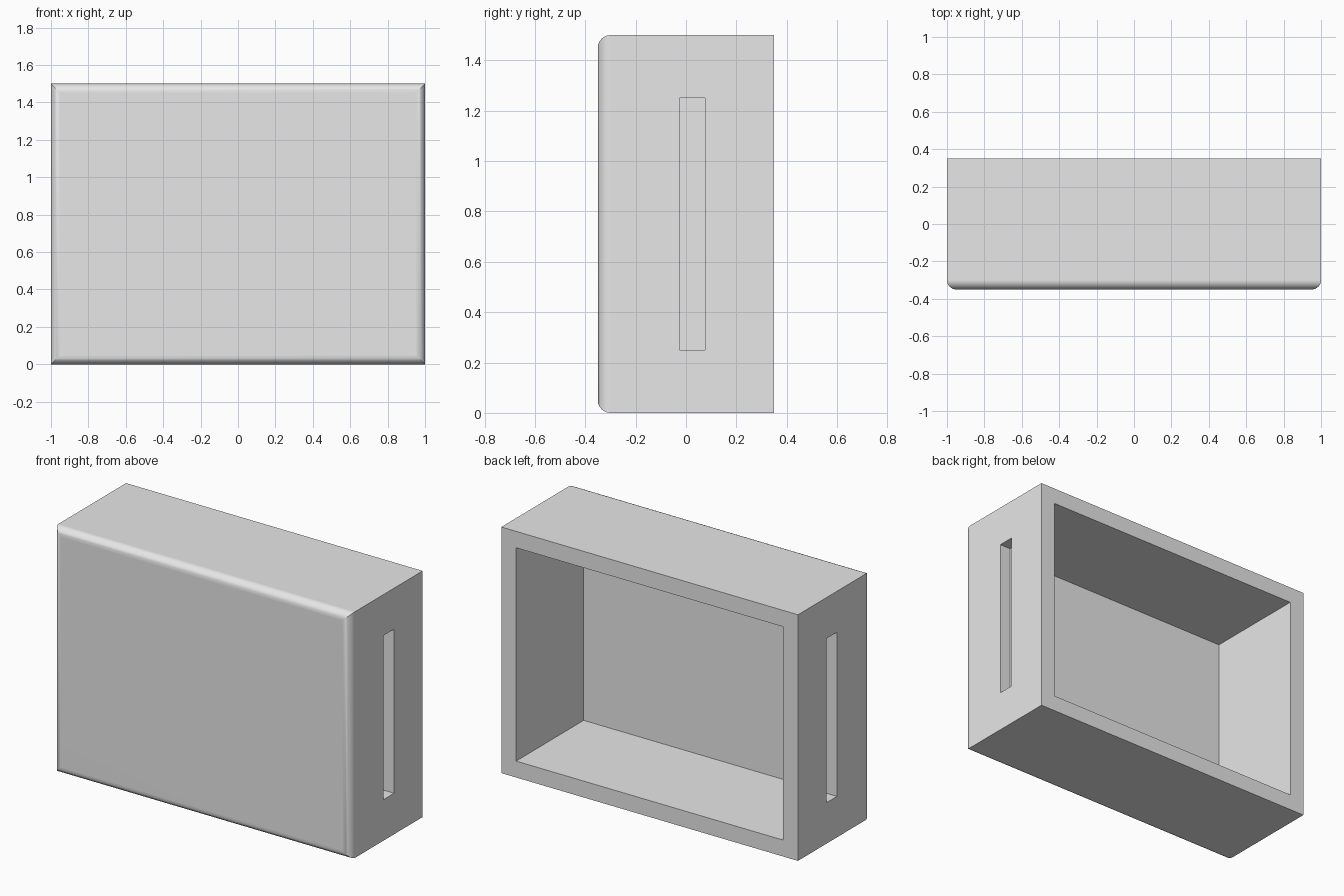
import bpy
import bmesh
from mathutils import Vector

WIDTH, DEPTH, HEIGHT = 2.0, 0.7, 1.5
WALL, FRONT = 0.1, 0.05      # rim thickness, front panel thickness
SLOT_DEPTH = 0.075

if "Cube" in bpy.data.objects:
    bpy.data.objects.remove(bpy.data.objects["Cube"])

grey = bpy.data.materials.new("light grey")
grey.use_nodes = True
colour = (0.8, 0.8, 0.8, 1)
grey.diffuse_color = colour
grey.node_tree.nodes["Principled BSDF"].inputs["Base Color"].default_value = colour


def box(name, low, high, rounded_front=0):
    """Box between two corners, optionally with rounded front edges."""
    low, high = Vector(low), Vector(high)
    bm = bmesh.new()
    bmesh.ops.create_cube(bm, size=1)
    for v in bm.verts:
        v.co = Vector([c * s for c, s in zip(v.co, high - low)]) + (low + high) / 2
    if rounded_front:
        edges = [e for e in bm.edges if all(v.co.y < low.y + 0.001 for v in e.verts)]
        bmesh.ops.bevel(bm, geom=edges, offset=rounded_front, segments=8,
                        profile=0.5, affect='EDGES')
    mesh = bpy.data.meshes.new(name)
    bm.to_mesh(mesh)
    bm.free()
    mesh.materials.append(grey)
    obj = bpy.data.objects.new(name, mesh)
    bpy.context.collection.objects.link(obj)
    return obj


# Outer shell with rounded front perimeter
x, y = WIDTH / 2, DEPTH / 2
shell = box("open_back_case", (-x, -y, 0), (x, y, HEIGHT), rounded_front=0.05)

# Cavity open to the back, and a blind slot in each side wall
cutters = [box("cavity_cutter", (WALL - x, FRONT - y, WALL),
               (x - WALL, y + 0.1, HEIGHT - WALL))]
for name, inner, outer in (("left", x - SLOT_DEPTH, x + 0.1),
                           ("right", -x - 0.1, SLOT_DEPTH - x)):
    cutters.append(box(name + "_slot_cutter", (inner, -0.025, 0.25),
                       (outer, 0.075, 1.25)))

bpy.ops.object.select_all(action='DESELECT')
bpy.context.view_layer.objects.active = shell
shell.select_set(True)
for cutter in cutters:
    cutter.hide_render = True
    cut = shell.modifiers.new(cutter.name, 'BOOLEAN')
    cut.operation = 'DIFFERENCE'
    cut.solver = 'EXACT'
    cut.object = cutter
    bpy.ops.object.modifier_apply(modifier=cut.name)
    bpy.data.objects.remove(cutter)

# Smooth rounded edges, flat panels
bpy.ops.object.shade_smooth_by_angle(angle=0.52)
weighted = shell.modifiers.new("flat_panels", 'WEIGHTED_NORMAL')
weighted.keep_sharp = True
